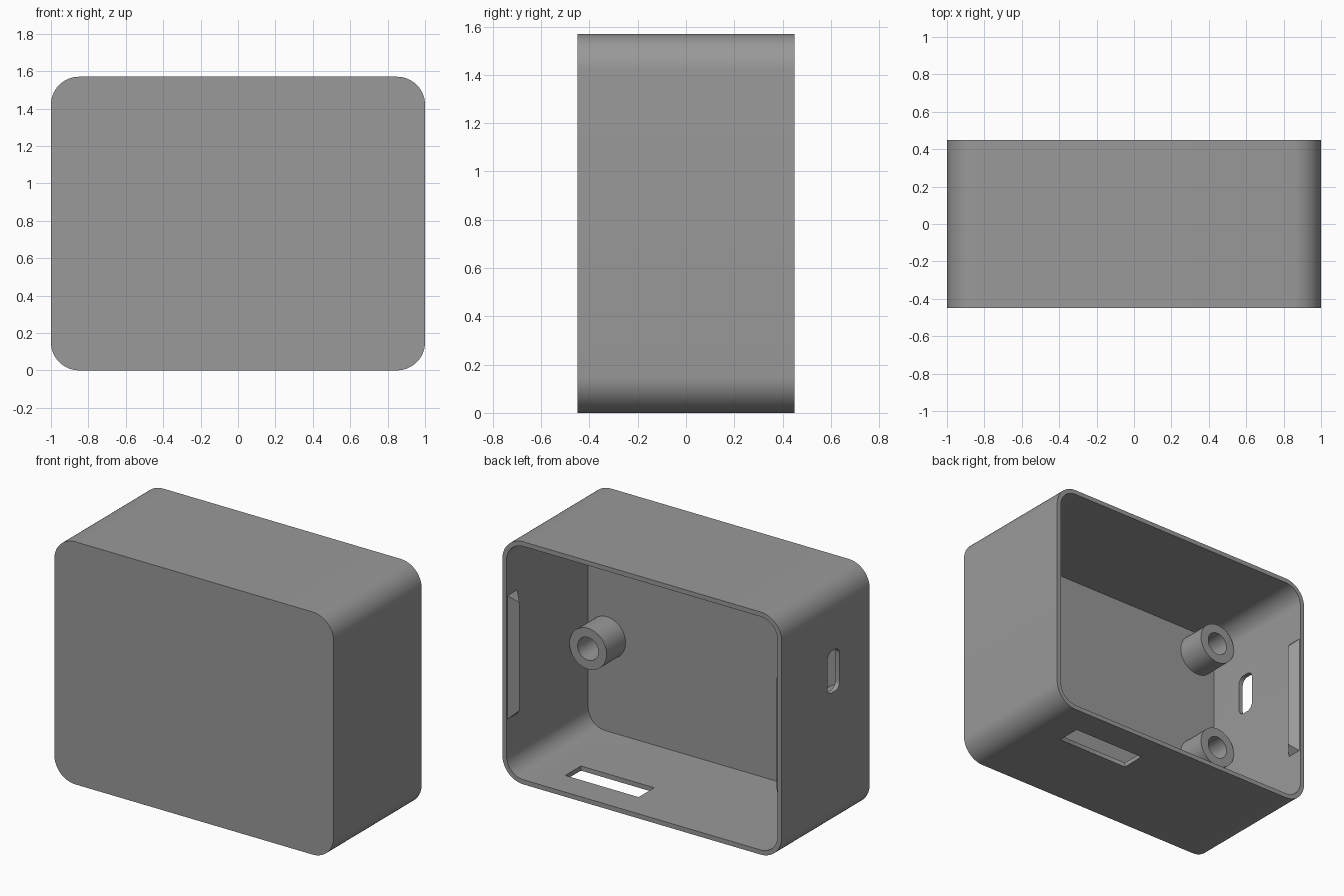
import bpy, bmesh, math
from mathutils import Vector

if "Cube" in bpy.data.objects:
    bpy.data.objects.remove(bpy.data.objects["Cube"])

W, D, H = 2.0, 0.9, 1.57      # outer size
T, FRONT = 0.03, 0.065        # side wall and front wall thickness
R = 0.15                      # corner radius
MID = H / 2

mat = bpy.data.materials.new("grey_plastic")
mat.diffuse_color = (0.32, 0.32, 0.32, 1)
mat.use_nodes = True
mat.node_tree.nodes["Principled BSDF"].inputs["Base Color"].default_value = mat.diffuse_color


def finish(name, bm):
    bmesh.ops.recalc_face_normals(bm, faces=bm.faces[:])
    me = bpy.data.meshes.new(name)
    bm.to_mesh(me)
    bm.free()
    me.materials.append(mat)
    ob = bpy.data.objects.new(name, me)
    bpy.context.collection.objects.link(ob)
    return ob


def smooth(ob):
    bpy.ops.object.select_all(action='DESELECT')
    ob.select_set(True)
    bpy.context.view_layer.objects.active = ob
    bpy.ops.object.shade_smooth_by_angle(angle=math.radians(30))


def rounded_prism(name, place, a, b, r, d0, d1, seg=14):
    """Rounded a x b rectangle swept from d0 to d1; place maps (u, v, d) to xyz."""
    pts = []
    for k, (su, sv) in enumerate([(1, 1), (-1, 1), (-1, -1), (1, -1)]):
        for i in range(seg + 1):
            t = math.pi / 2 * (k + i / seg)
            pts.append((su * (a / 2 - r) + r * math.cos(t),
                        sv * (b / 2 - r) + r * math.sin(t)))
    bm = bmesh.new()
    lo, hi = [[bm.verts.new(place(u, v, d)) for u, v in pts] for d in (d0, d1)]
    bm.faces.new(lo)
    bm.faces.new(hi)
    n = len(pts)
    for i in range(n):
        j = (i + 1) % n
        bm.faces.new((lo[i], lo[j], hi[j], hi[i]))
    return finish(name, bm)


def cut(target, cutter):
    mod = target.modifiers.new("cut", 'BOOLEAN')
    mod.operation, mod.solver, mod.object = 'DIFFERENCE', 'EXACT', cutter
    bpy.context.view_layer.objects.active = target
    bpy.ops.object.modifier_apply(modifier=mod.name)
    bpy.data.objects.remove(cutter)


# Case shell, open at the back
along_y = lambda u, v, d: (u, d, MID + v)
shell = rounded_prism("case_shell", along_y, W, H, R, -D / 2, D / 2)
cut(shell, rounded_prism("cavity_cutter", along_y, W - 2 * T, H - 2 * T, R - T,
                         -D / 2 + FRONT, D))

# Rounded port in the left wall
cut(shell, rounded_prism("port_cutter", lambda u, v, d: (d, -0.08 + u, 1.025 + v),
                         0.125, 0.27, 0.045, -1.1, -0.9, 8))

# Rectangular slot in the bottom wall
cut(shell, rounded_prism("slot_cutter", lambda u, v, d: (0.42 + u, 0.18 + v, d),
                         0.525, 0.16, 0.004, -0.1, 0.1, 2))
smooth(shell)


# Hollow screw bosses on the inside of the front wall
def boss(name, x, z, ro=0.133, ri=0.074, seg=40):
    y0, y1 = -D / 2 + FRONT - 0.005, -0.19
    bm = bmesh.new()
    rings = [[bm.verts.new((x + r * math.cos(2 * math.pi * i / seg), y,
                            z + r * math.sin(2 * math.pi * i / seg)))
              for i in range(seg)]
             for r, y in ((ro, y0), (ro, y1), (ri, y1), (ri, y0))]
    for k in range(4):
        p, q = rings[k], rings[(k + 1) % 4]
        for i in range(seg):
            j = (i + 1) % seg
            bm.faces.new((p[i], p[j], q[j], q[i]))
    smooth(finish(name, bm))


for side, x in (("left", -0.835), ("right", 0.835)):
    boss("screw_boss_lower_" + side, x, 0.637)
    boss("screw_boss_upper_" + side, x, 1.38)

# Snap ridges with tapered ends, just inside the opening
for side, s in (("left", -1), ("right", 1)):
    bm = bmesh.new()
    wall = W / 2 - T
    for e in (-1, 1):
        for x, y, z in ((wall + 0.005, 0.34, 0.40), (wall + 0.005, 0.44, 0.40),
                        (wall, 0.34, 0.40), (wall, 0.44, 0.40),
                        (wall - 0.05, 0.39, 0.35)):
            bm.verts.new(Vector((s * x, y, MID + e * z)))
    bmesh.ops.convex_hull(bm, input=bm.verts[:])
    bmesh.ops.dissolve_limit(bm, angle_limit=0.01, verts=bm.verts[:], edges=bm.edges[:])
    finish("snap_ridge_" + side, bm)
